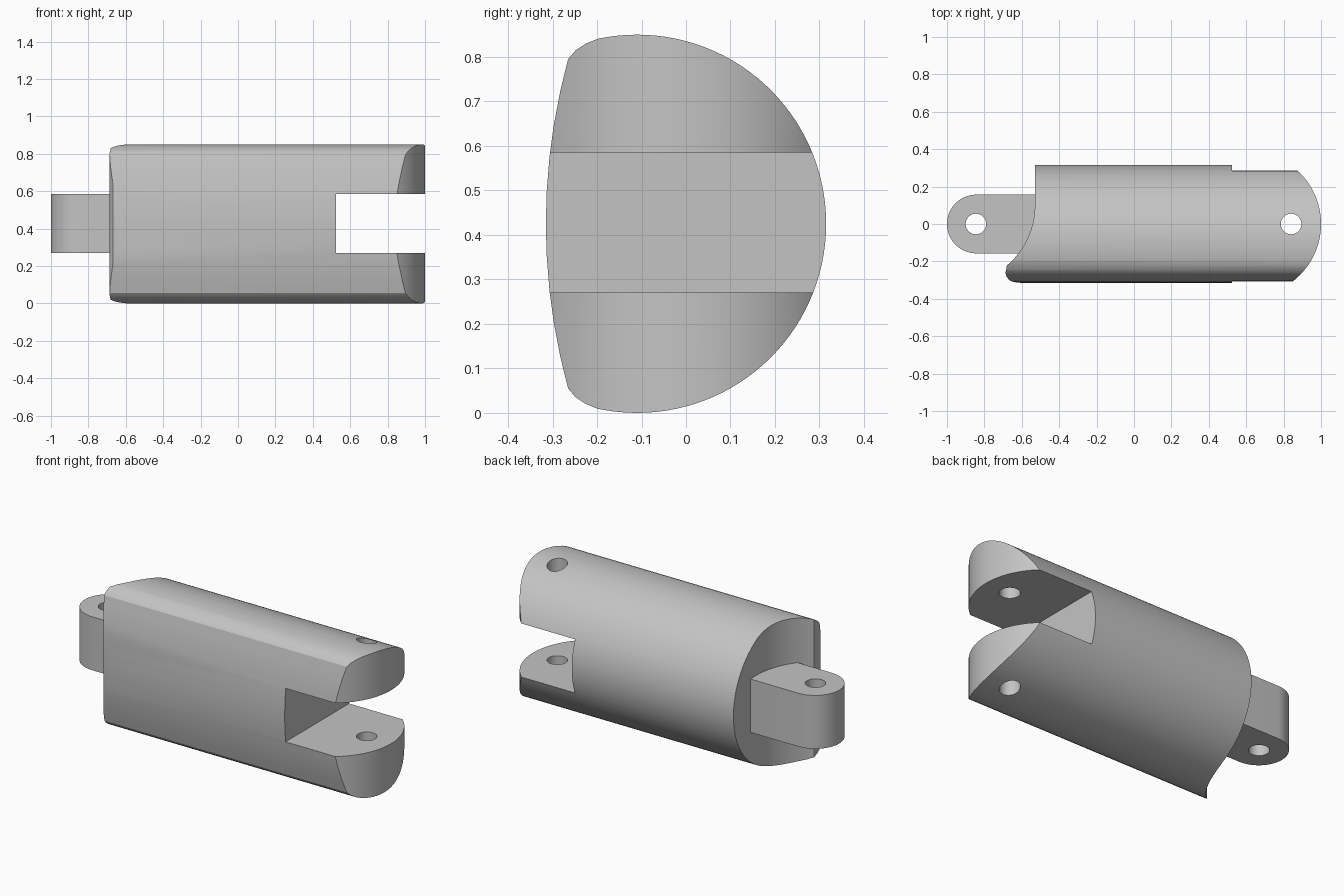
import bpy
import bmesh
from math import sin, cos, pi, radians, sqrt
from mathutils import Vector

if "Cube" in bpy.data.objects:
    bpy.data.objects.remove(bpy.data.objects["Cube"], do_unlink=True)

MID, HALF = 0.425, 0.425          # height of the axis, half height
SLOT_LOW, SLOT_HIGH = 0.27, 0.585  # hinge slot and tongue heights

grey = bpy.data.materials.new("plain grey")
grey.use_nodes = True
grey.diffuse_color = (0.55, 0.55, 0.55, 1)
grey.node_tree.nodes["Principled BSDF"].inputs["Base Color"].default_value = grey.diffuse_color


def arc(cx, cy, r, start, end, steps):
    angles = [radians(start + (end - start) * i / steps) for i in range(steps + 1)]
    return [(cx + r * cos(a), cy + r * sin(a)) for a in angles]


def prism(name, outline, low, high, axis="Z"):
    """Extrude a closed outline along x (outline in y, z) or z (outline in x, y)."""
    bm = bmesh.new()
    place = (lambda u, v: (low, u, v)) if axis == "X" else (lambda u, v: (u, v, low))
    face = bm.faces.new([bm.verts.new(place(u, v)) for u, v in outline])
    move = Vector((high - low, 0, 0)) if axis == "X" else Vector((0, 0, high - low))
    top = bmesh.ops.extrude_face_region(bm, geom=[face])["geom"]
    bmesh.ops.translate(bm, vec=move, verts=[g for g in top if isinstance(g, bmesh.types.BMVert)])
    bmesh.ops.recalc_face_normals(bm, faces=bm.faces)
    mesh = bpy.data.meshes.new(name)
    bm.to_mesh(mesh)
    bm.free()
    mesh.materials.append(grey)
    obj = bpy.data.objects.new(name, mesh)
    bpy.context.collection.objects.link(obj)
    return obj


def activate(obj):
    bpy.ops.object.select_all(action="DESELECT")
    obj.select_set(True)
    bpy.context.view_layer.objects.active = obj


def combine(obj, cutter, operation):
    cutter.hide_render = True
    activate(obj)
    mod = obj.modifiers.new("shape", "BOOLEAN")
    mod.object, mod.operation, mod.solver = cutter, operation, "EXACT"
    bpy.ops.object.modifier_apply(modifier=mod.name)
    bpy.data.objects.remove(cutter, do_unlink=True)


# Cross-section: round back, softened corner, gently bowed front; mirrored about the axis
upper = arc(-0.11, 0, HALF, 0, 102, 34)
upper += [(-0.225, 0.405), (-0.248, 0.39), (-0.265, 0.37)]
bow = 1.39
upper += [(-0.315 + bow - sqrt(bow ** 2 - h ** 2), h) for h in (0.3, 0.22, 0.15, 0.07, 0)]
section = upper + [(y, -h) for y, h in reversed(upper[1:-1])]
body = prism("finger_body", [(y, MID + h) for y, h in section], -0.8, 1.1, "X")

# Plan: rounded far end, hollow near end with a small rounded lip
plan = arc(0.613, 0, 0.387, -54, 54, 40)
plan += [(0.84, 0.4), (-0.53, 0.4)]
plan += arc(-0.95, 0.1, 0.42, 0, -50, 24)
plan += [(-0.684, -0.245), (-0.687, -0.262), (-0.682, -0.28), (-0.668, -0.3),
         (-0.645, -0.31), (-0.61, -0.314), (-0.58, -0.4), (0.84, -0.4)]
combine(body, prism("plan_cutter", plan, -0.2, 1.1), "INTERSECT")

# Slot between the two prongs, and the pin hole through them
slot = [(0.525, -0.5), (1.2, -0.5), (1.2, 0.5), (0.525, 0.5)]
combine(body, prism("slot_cutter", slot, SLOT_LOW, SLOT_HIGH), "DIFFERENCE")
combine(body, prism("prong_hole_cutter", arc(0.84, 0, 0.055, 0, 352.5, 47), -0.2, 1.1), "DIFFERENCE")

# Tongue with its own pin hole
outline = arc(-0.843, 0, 0.157, 90, 270, 32) + [(-0.48, -0.157), (-0.48, 0.157)]
tongue = prism("hinge_tongue", outline, SLOT_LOW, SLOT_HIGH)
combine(tongue, prism("tongue_hole_cutter", arc(-0.845, 0, 0.055, 0, 352.5, 47), 0, 1), "DIFFERENCE")
combine(body, tongue, "UNION")

activate(body)
bpy.ops.object.shade_smooth_by_angle(angle=radians(25))
